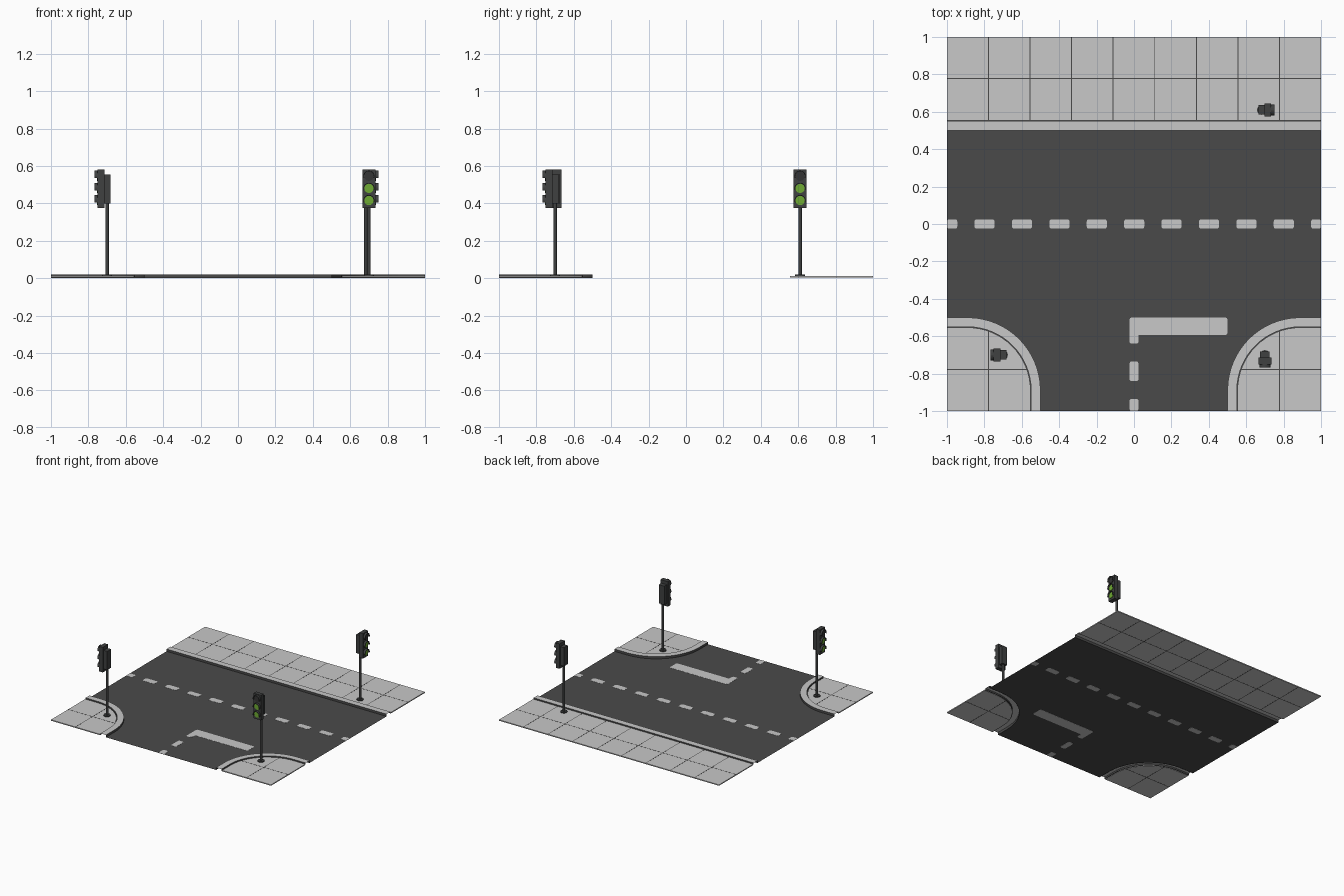
import bpy, bmesh, math
from mathutils import Matrix, Vector

if "Cube" in bpy.data.objects:
    bpy.data.objects.remove(bpy.data.objects["Cube"])


def material(name, rgb):
    m = bpy.data.materials.new(name)
    m.diffuse_color = (*rgb, 1)
    m.use_nodes = True
    m.node_tree.nodes["Principled BSDF"].inputs["Base Color"].default_value = m.diffuse_color
    return m


ASPHALT = material("asphalt grey", (0.068, 0.068, 0.068))
PAVING = material("light concrete", (0.58, 0.58, 0.58))
METAL = material("dark metal", (0.05, 0.052, 0.052))
GREEN = material("lamp green", (0.16, 0.41, 0.033))
LENS_OFF = material("unlit lens", (0.035, 0.035, 0.035))


def finish(name, bm, mats, recalc=True):
    if recalc:
        bmesh.ops.recalc_face_normals(bm, faces=bm.faces)
    me = bpy.data.meshes.new(name)
    bm.to_mesh(me)
    bm.free()
    for m in mats:
        me.materials.append(m)
    ob = bpy.data.objects.new(name, me)
    bpy.context.collection.objects.link(ob)
    return ob


def prism(name, pts, z0, z1, mat):
    """Flat outline, extruded from z0 to z1 (a sheet if they are equal)."""
    bm = bmesh.new()
    f = bm.faces.new([bm.verts.new((x, y, z0)) for x, y in pts])
    f.normal_update()
    if f.normal.z < 0:
        f.normal_flip()
    if z1 > z0:
        ext = bmesh.ops.extrude_face_region(bm, geom=[f], use_keep_orig=True)
        bmesh.ops.translate(bm, vec=(0, 0, z1 - z0),
                            verts=[v for v in ext["geom"] if isinstance(v, bmesh.types.BMVert)])
    return finish(name, bm, [mat], z1 > z0)


def rect(x0, x1, y0, y1):
    return [(x0, y0), (x1, y0), (x1, y1), (x0, y1)]


def rounded(x0, x1, y0, y1, r=0.012):
    pts = []
    for k, (cx, cy) in enumerate([(x1 - r, y1 - r), (x0 + r, y1 - r), (x0 + r, y0 + r), (x1 - r, y0 + r)]):
        for j in range(4):
            a = math.pi / 2 * (k + j / 3)
            pts.append((cx + r * math.cos(a), cy + r * math.sin(a)))
    return pts


def corner_path(sx, d):
    """Kerb line of a front corner, moved d towards the pavement."""
    pts = [(sx, -0.5 - d)]
    for j in range(17):
        a = math.pi / 2 * (1 + j / 16)
        pts.append((sx * (0.89 + (0.39 - d) * math.cos(a)), -0.89 + (0.39 - d) * math.sin(a)))
    return pts + [(sx * (0.5 + d), -1)]


def kerb(name, path):
    """Open-ended kerb: dark riser, light top, dark joint to the pavement."""
    prof = [(0, 0), (0, 0.02), (0.05, 0.02), (0.05, 0.007), (0.056, 0.007)]
    bm = bmesh.new()
    rows = [[bm.verts.new((x, y, z)) for x, y in path(d)] for d, z in prof]
    for k in range(len(rows) - 1):
        for i in range(len(rows[0]) - 1):
            f = bm.faces.new((rows[k][i], rows[k][i + 1], rows[k + 1][i + 1], rows[k + 1][i]))
            f.material_index = 0 if k == 1 else 1
    bm.normal_update()
    if sum(f.normal.z for f in bm.faces) < 0:
        bmesh.ops.reverse_faces(bm, faces=bm.faces)
    return finish(name, bm, [PAVING, ASPHALT], False)


# Road surface with rounded corners
road = [(1, 0.5), (-1, 0.5)] + corner_path(-1, 0) + corner_path(1, 0)[::-1]
prism("road", road, 0.001, 0.001, ASPHALT)

# Road markings
for i in range(-5, 6):
    x0, x1 = max(-1, i * 0.2 - 0.053), min(1, i * 0.2 + 0.055)
    prism("centre_dash", rounded(x0, x1, -0.025, 0.025), 0, 0.002, PAVING)
for y0, y1 in [(-0.64, -0.5), (-0.84, -0.735), (-1, -0.935)]:
    prism("side_road_dash", rounded(-0.024, 0.024, y0, y1), 0, 0.002, PAVING)
prism("stop_line", rounded(-0.024, 0.5, -0.593, -0.5), 0, 0.002, PAVING)

# Kerbs and pavements
Z0, Z1, G = 0.004, 0.012, 0.0025


def groove(x0, x1, y0, y1):
    prism("paving_joint", rect(x0, x1, y0, y1), Z0 - 0.0005, Z1 + 0.0005, ASPHALT)


kerb("back_kerb", lambda d: [(-1, 0.5 + d), (1, 0.5 + d)])
prism("back_pavement", rect(-1, 1, 0.556, 1), Z0, Z1, PAVING)
groove(-1, 1, 0.778 - G, 0.778 + G)
for i in range(8):
    x = -0.778 + i * 0.2222
    groove(x - G, x + G, 0.556, 1)
for sx in (-1, 1):
    kerb("corner_kerb", lambda d: corner_path(sx, d))
    prism("corner_pavement", corner_path(sx, 0.056) + [(sx, -1)], Z0, Z1, PAVING)
    groove(*sorted((sx * 0.575, sx)), -0.778 - G, -0.778 + G)
    groove(sx * 0.778 - G, sx * 0.778 + G, -1, -0.575)


# Traffic signals, modelled facing -y around the pole
def box(bm, x, y0, y1, z0, z1):
    m = Matrix.Translation((0, (y0 + y1) / 2, (z0 + z1) / 2)) @ Matrix.Diagonal((2 * x, y1 - y0, z1 - z0, 1))
    bmesh.ops.create_cube(bm, size=1, matrix=m)


def cylinder(bm, r, depth, loc, rot=Matrix(), seg=16):
    return bmesh.ops.create_cone(bm, cap_ends=True, segments=seg, radius1=r, radius2=r, depth=depth,
                                 matrix=Matrix.Translation(loc) @ rot)["verts"]


def visor(bm, z, r=0.03, t=0.004, y0=-0.05, y1=-0.067):
    rings = []
    for j in range(13):
        a = math.radians(-20 + 220 * j / 12)
        c, s = math.cos(a), math.sin(a)
        rings.append([bm.verts.new((q * c, y, z + q * s)) for q, y in
                      ((r, y0), (r, y1), (r - t, y1), (r - t, y0))])
    for a, b in zip(rings, rings[1:]):
        for k in range(4):
            bm.faces.new((a[k], a[(k + 1) % 4], b[(k + 1) % 4], b[k]))
    bm.faces.new(rings[0])
    bm.faces.new(rings[-1])


def signal(name, x, y, angle):
    place = Matrix.Translation((x, y, 0)) @ Matrix.Rotation(math.radians(angle), 4, 'Z')
    lamps = (0.545, 0.48, 0.415)

    bm = bmesh.new()
    cylinder(bm, 0.009, 0.43, (0, 0, 0.225), seg=12)
    cylinder(bm, 0.026, 0.01, (0, 0, 0.015), seg=12)
    finish(name + "_pole", bm, [METAL]).matrix_world = place

    bm = bmesh.new()
    box(bm, 0.034, -0.05, -0.015, 0.375, 0.58)
    box(bm, 0.025, -0.015, 0.018, 0.40, 0.553)
    for z in lamps:
        visor(bm, z)
    finish(name + "_housing", bm, [METAL]).matrix_world = place

    bm = bmesh.new()
    tilt = Matrix.Rotation(math.pi / 2, 4, 'X')
    for i, z in enumerate(lamps):
        for f in {f for v in cylinder(bm, 0.025, 0.008, (0, -0.051, z), tilt) for f in v.link_faces}:
            f.material_index = 0 if i == 0 else 1
    finish(name + "_lenses", bm, [LENS_OFF, GREEN]).matrix_world = place


signal("left_signal", -0.7, -0.7, -90)
signal("right_signal", 0.7, -0.7, 0)
signal("back_signal", 0.683, 0.61, 90)
